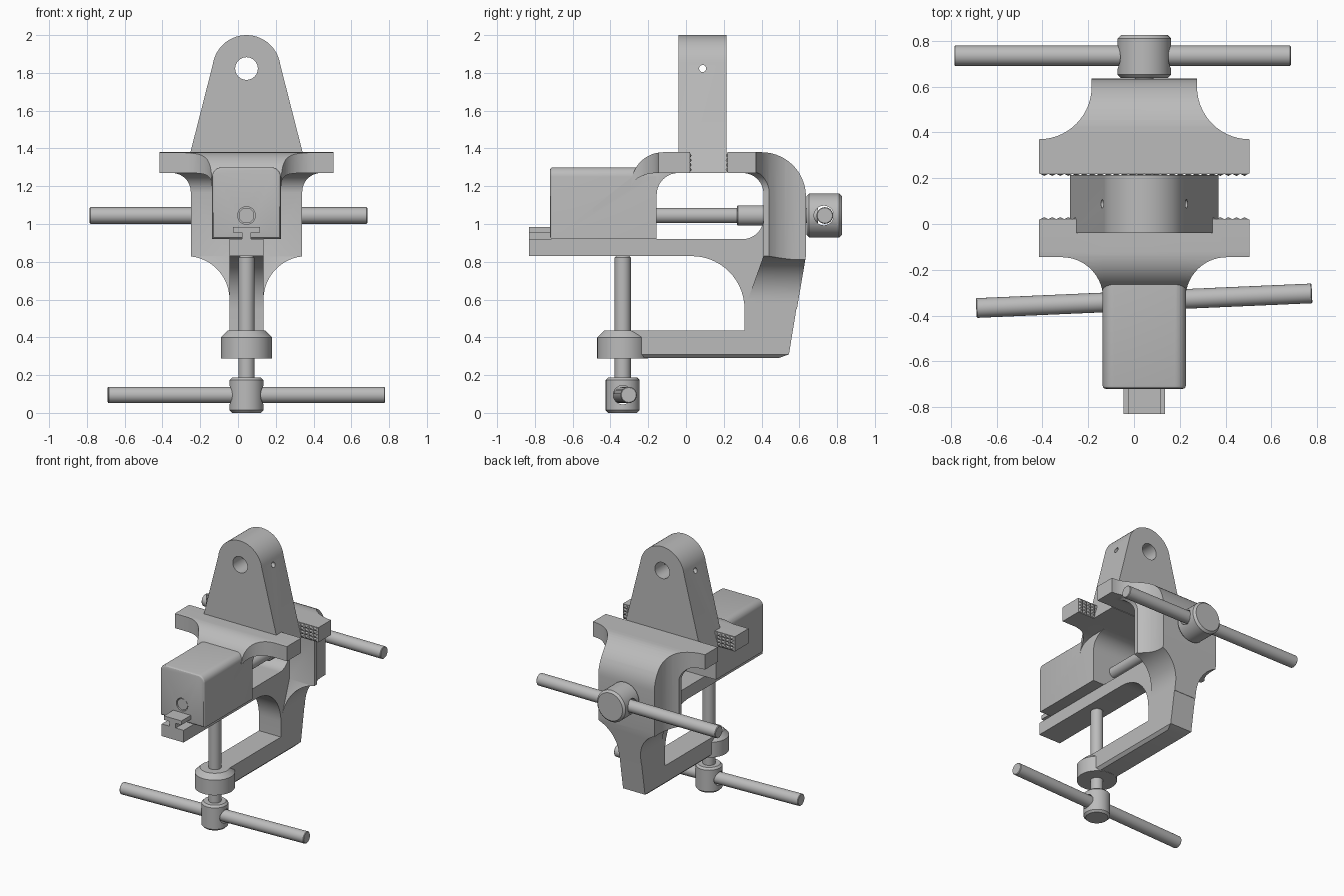
import bpy, bmesh
from math import sin, cos, radians
from mathutils import Matrix, Vector

if "Cube" in bpy.data.objects:
    bpy.data.objects.remove(bpy.data.objects["Cube"], do_unlink=True)

CX = 0.045           # middle plane of the vise
SCREW_Z = 1.045      # height of the main screw
CLAMP_Y = -0.335     # position of the clamp screw

steel = bpy.data.materials.new("grey_steel")
steel.use_nodes = True
steel.diffuse_color = (0.5, 0.5, 0.5, 1)
steel.node_tree.nodes["Principled BSDF"].inputs["Base Color"].default_value = (0.5, 0.5, 0.5, 1)
parts = []


def arc(cx, cy, rx, a0, a1, n=14, ry=None):
    ry = ry or rx
    angles = [radians(a0 + (a1 - a0) * i / n) for i in range(n + 1)]
    return [(cx + rx * cos(a), cy + ry * sin(a)) for a in angles]


def circle(cx, cy, r, n=40):
    return arc(cx, cy, r, 0, 360, n)[:-1]


def mirrored(half):
    """Closed outline from (half width, position) pairs."""
    return [(CX + h, v) for h, v in half] + [(CX - h, v) for h, v in reversed(half)]


def finish(name, bm):
    bmesh.ops.recalc_face_normals(bm, faces=bm.faces)
    mesh = bpy.data.meshes.new(name)
    bm.to_mesh(mesh)
    bm.free()
    mesh.materials.append(steel)
    obj = bpy.data.objects.new(name, mesh)
    bpy.context.collection.objects.link(obj)
    parts.append(obj)
    return obj


def prism(name, outline, axis, lo, hi, cham_lo=0, cham_hi=0, seg=1):
    """Extrude an outline along an axis, optionally bevelling the two caps."""
    place = {"x": lambda a, b, t: (t, a, b),
             "y": lambda a, b, t: (a, t, b),
             "z": lambda a, b, t: (a, b, t)}[axis]
    bm = bmesh.new()
    ends = [[bm.verts.new(place(a, b, t)) for a, b in outline] for t in (lo, hi)]
    caps = [bm.faces.new(e) for e in ends]
    n = len(outline)
    for i in range(n):
        j = (i + 1) % n
        bm.faces.new((ends[0][i], ends[0][j], ends[1][j], ends[1][i]))
    bmesh.ops.recalc_face_normals(bm, faces=bm.faces)
    rims = [list(c.edges) for c in caps]
    for rim, size in zip(rims, (cham_lo, cham_hi)):
        if size:
            bmesh.ops.bevel(bm, geom=rim, offset=size, segments=seg,
                            profile=0.5, affect='EDGES')
    return finish(name, bm)


def boolean(obj, other, op):
    mod = obj.modifiers.new("combine", 'BOOLEAN')
    mod.object, mod.operation, mod.solver = other, op, 'EXACT'
    bpy.context.view_layer.update()
    evaluated = obj.evaluated_get(bpy.context.evaluated_depsgraph_get())
    mesh = bpy.data.meshes.new_from_object(evaluated)
    obj.modifiers.clear()
    obj.data = mesh
    parts.remove(other)
    bpy.data.objects.remove(other, do_unlink=True)


def jaw_teeth(name, y, direction, cols=26, rows=4):
    """Shallow rows of pyramids on a gripping face."""
    w, z0, z1 = 0.455, 1.275, 1.375
    bm = bmesh.new()
    grid = [[bm.verts.new((CX - w + 2 * w * i / cols, y, z0 + (z1 - z0) * j / rows))
             for j in range(rows + 1)] for i in range(cols + 1)]
    for i in range(cols):
        for j in range(rows):
            bm.faces.new((grid[i][j], grid[i + 1][j], grid[i + 1][j + 1], grid[i][j + 1]))
    tips = bmesh.ops.poke(bm, faces=bm.faces[:])["verts"]
    for v in tips:
        v.co.y += direction * 0.009
    border = [e for e in bm.edges if e.is_boundary]
    rim = bmesh.ops.extrude_edge_only(bm, edges=border)["geom"]
    for v in (g for g in rim if isinstance(g, bmesh.types.BMVert)):
        v.co.y -= direction * 0.003
    bmesh.ops.holes_fill(bm, edges=[e for e in bm.edges if e.is_boundary], sides=0)
    return finish(name, bm)


# Moving jaw: rounded box, bent neck and flared wings
box_outline = ([(CX - 0.182, 0.92), (CX + 0.182, 0.92)]
               + arc(CX + 0.132, 1.25, 0.05, 0, 90, 8)
               + arc(CX - 0.132, 1.25, 0.05, 90, 180, 8))
moving_jaw = prism("moving_jaw", box_outline, "y", -0.72, -0.155, cham_lo=0.015, seg=3)
outer_bend = arc(-0.12, 1.21, 0.17, 90, 180)
neck = prism("neck", [(-0.155, 0.93), (-0.155, 1.155)]
             + arc(-0.04, 1.155, 0.115, 180, 90)
             + [(0.02, 1.27), (0.02, 1.38)] + outer_bend + [(-0.29, 0.93)],
             "x", CX - 0.18, CX + 0.18)
wings = prism("wings", [(0.02, 1.27)] + arc(-0.15, 1.19, 0.14, 90, 180, ry=0.08)
              + outer_bend[::-1] + [(0.02, 1.38)], "x", CX - 0.6, CX + 0.6)
wing_plan = prism("wing_plan", mirrored(arc(0.36, -0.325, 0.18, 180, 90)
                  + [(0.46, -0.145), (0.46, 0.1)]), "z", 1.0, 1.5)
boolean(wings, wing_plan, 'INTERSECT')
boolean(moving_jaw, neck, 'UNION')
boolean(moving_jaw, wings, 'UNION')
boolean(moving_jaw, prism("bore", circle(CX, SCREW_Z, 0.047), "y", -0.8, -0.6), 'DIFFERENCE')

# Fixed jaw: side profile trimmed by a plan and a front outline
fixed_jaw = prism("fixed_jaw", [(0.22, 1.38)] + arc(0.40, 1.145, 0.235, 90, 0)
                  + [(0.635, 0.83), (0.587, 0.55), (0.31, 0.55), (0.41, 0.83)]
                  + arc(0.30, 1.16, 0.11, 0, 90) + [(0.22, 1.27)],
                  "x", CX - 0.6, CX + 0.6)
jaw_plan = prism("jaw_plan", mirrored([(0.46, 0.1)] + arc(0.46, 0.60, 0.23, 270, 180)
                 + [(0.23, 0.8)]), "z", 0.2, 1.6)
jaw_front = prism("jaw_front", mirrored([(0.09, 0.4)] + arc(0.32, 0.60, 0.23, 180, 97)
                  + [(0.295, 0.83)] + arc(0.395, 1.17, 0.10, 180, 90)
                  + [(0.47, 1.27), (0.47, 1.5)]), "y", 0.1, 0.8)
boolean(fixed_jaw, jaw_plan, 'INTERSECT')
boolean(fixed_jaw, jaw_front, 'INTERSECT')

# C-shaped frame: slide bar, spine and lower arm
frame = prism("frame", [(-0.83, 0.83)] + arc(0.03, 0.55, 0.28, 90, 0)
              + [(0.31, 0.435), (CLAMP_Y, 0.435), (CLAMP_Y, 0.29), (0.49, 0.29),
                 (0.545, 0.31), (0.63, 0.83), (0.63, 1.03)]
              + arc(0.30, 1.03, 0.11, 0, -90) + [(-0.83, 0.92)],
              "x", CX - 0.2, CX + 0.2)
frame_front = prism("frame_front", mirrored([(0.06, 0.28), (0.09, 0.31), (0.09, 1.2)]),
                    "y", -1, 1)
boolean(frame, frame_front, 'INTERSECT')
prism("slide_rail", mirrored([(0.025, 0.91), (0.025, 0.955), (0.072, 0.955), (0.072, 0.985)]),
      "y", -0.83, -0.2)
prism("clamp_collar", circle(CX, CLAMP_Y, 0.135), "z", 0.288, 0.435, cham_hi=0.035)

# Gripping faces
jaw_teeth("moving_jaw_teeth", 0.021, 1)
jaw_teeth("fixed_jaw_teeth", 0.219, -1)

# Main screw with its knob and crossbar
prism("main_screw", circle(CX, SCREW_Z, 0.041), "y", -0.715, 0.70)
prism("screw_sleeve", circle(CX, SCREW_Z, 0.054), "y", 0.27, 0.45, cham_lo=0.005)
knob = prism("screw_knob", circle(CX, SCREW_Z, 0.117), "y", 0.637, 0.825, 0.015, 0.015)
boolean(knob, prism("knob_hole", circle(0.73, SCREW_Z, 0.052), "x", -0.5, 0.5), 'DIFFERENCE')
prism("screw_handle", circle(0.735, SCREW_Z, 0.044), "x", -0.785, 0.685, 0.004, 0.004)

# Clamp screw with its knob and slightly turned crossbar
prism("clamp_screw", circle(CX, CLAMP_Y, 0.043), "z", 0.1, 0.83, cham_hi=0.008)
clamp_knob = prism("clamp_knob", circle(CX, CLAMP_Y, 0.09), "z", 0.0, 0.187, 0.014, 0.014)
boolean(clamp_knob, prism("clamp_hole", circle(CLAMP_Y, 0.095, 0.05), "x", -0.5, 0.5),
        'DIFFERENCE')
handle = prism("clamp_handle", circle(CLAMP_Y, 0.095, 0.043), "x", -0.69, 0.778, 0.004, 0.004)
pivot = Matrix.Translation(Vector((CX, CLAMP_Y, 0)))
handle.data.transform(pivot @ Matrix.Rotation(radians(2.5), 4, 'Z') @ pivot.inverted())

# Gripped lug: tapered plate with a round head, an eye and a cross hole
lug = prism("gripped_lug", [(CX - 0.325, 1.27), (CX + 0.325, 1.27)]
            + arc(CX, 1.82, 0.18, 8, 172, 28), "y", -0.04, 0.215)
boolean(lug, prism("eye", circle(CX, 1.823, 0.06), "y", -0.3, 0.5), 'DIFFERENCE')
boolean(lug, prism("cross_hole", circle(0.088, 1.823, 0.019, 20), "x", -0.5, 0.6), 'DIFFERENCE')

# Column and frame are one casting
boolean(fixed_jaw, frame, 'UNION')
fixed_jaw.name = "fixed_jaw_and_frame"

# Smooth the curves and keep the hard edges
bpy.ops.object.select_all(action='DESELECT')
for obj in parts:
    obj.select_set(True)
bpy.context.view_layer.objects.active = parts[0]
bpy.ops.object.shade_smooth_by_angle(angle=radians(25))
